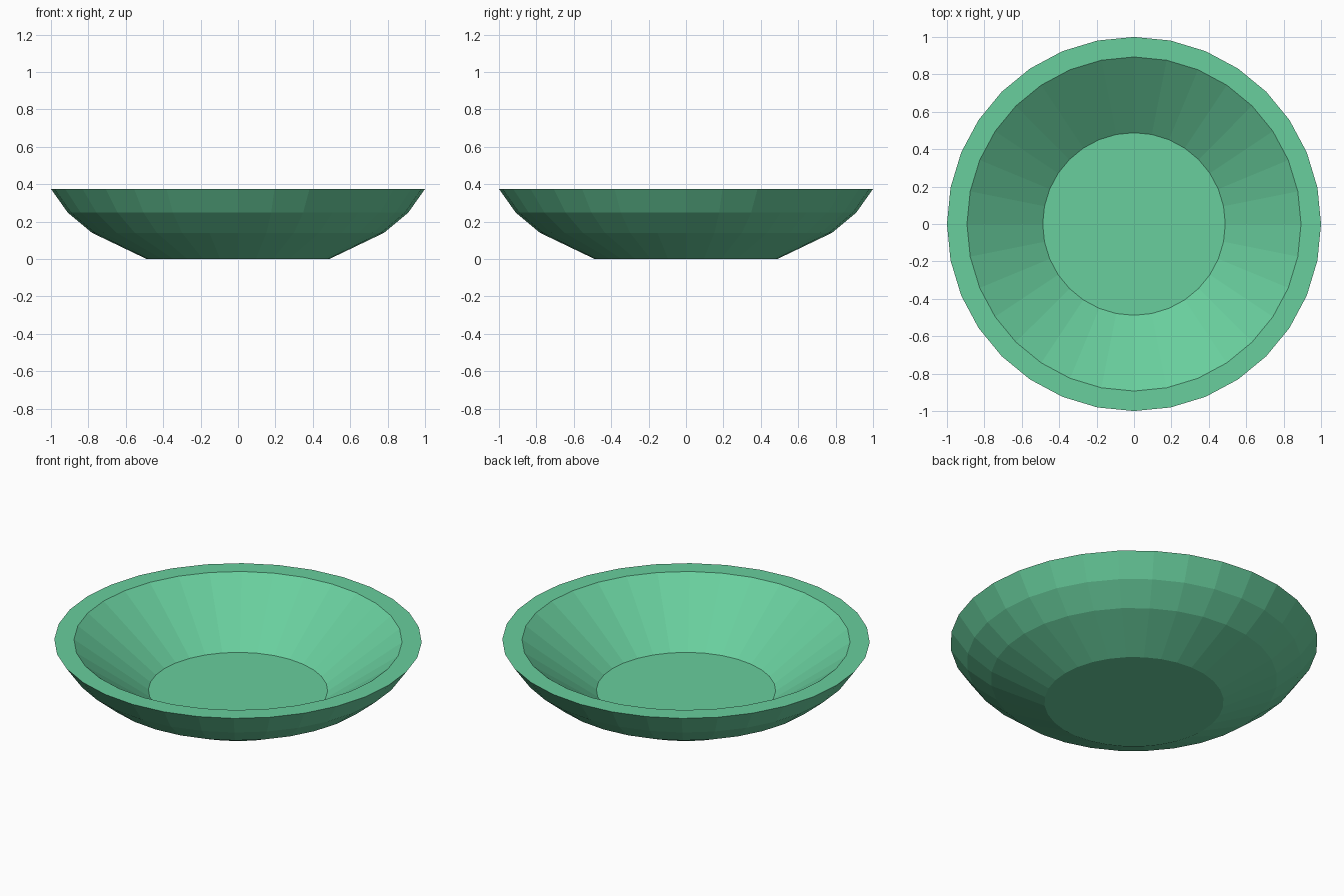
import bpy, bmesh
from math import cos, sin, tau

if "Cube" in bpy.data.objects:
    bpy.data.objects.remove(bpy.data.objects["Cube"])

SIDES = 32

# Bowl cross-section (radius, height): outside from foot to rim, then inside to floor
profile = [(0.488, 0.0), (0.78, 0.14), (0.91, 0.248), (1.0, 0.375),
           (0.893, 0.375), (0.488, 0.078)]

bm = bmesh.new()
rings = [[bm.verts.new((r * cos(tau * i / SIDES), r * sin(tau * i / SIDES), z))
          for i in range(SIDES)] for r, z in profile]

# Walls and rim
for a, b in zip(rings, rings[1:]):
    for i in range(SIDES):
        j = (i + 1) % SIDES
        bm.faces.new((a[i], a[j], b[j], b[i]))

# Underside and inner floor
bm.faces.new(rings[0][::-1])
bm.faces.new(rings[-1])
bmesh.ops.recalc_face_normals(bm, faces=bm.faces[:])

mesh = bpy.data.meshes.new("bowl")
bm.to_mesh(mesh)
bm.free()
bowl = bpy.data.objects.new("bowl", mesh)
bpy.context.collection.objects.link(bowl)

# Green finish
green = bpy.data.materials.new("green")
green.diffuse_color = (0.14, 0.62, 0.34, 1)
green.use_nodes = True
green.node_tree.nodes["Principled BSDF"].inputs["Base Color"].default_value = green.diffuse_color
mesh.materials.append(green)
